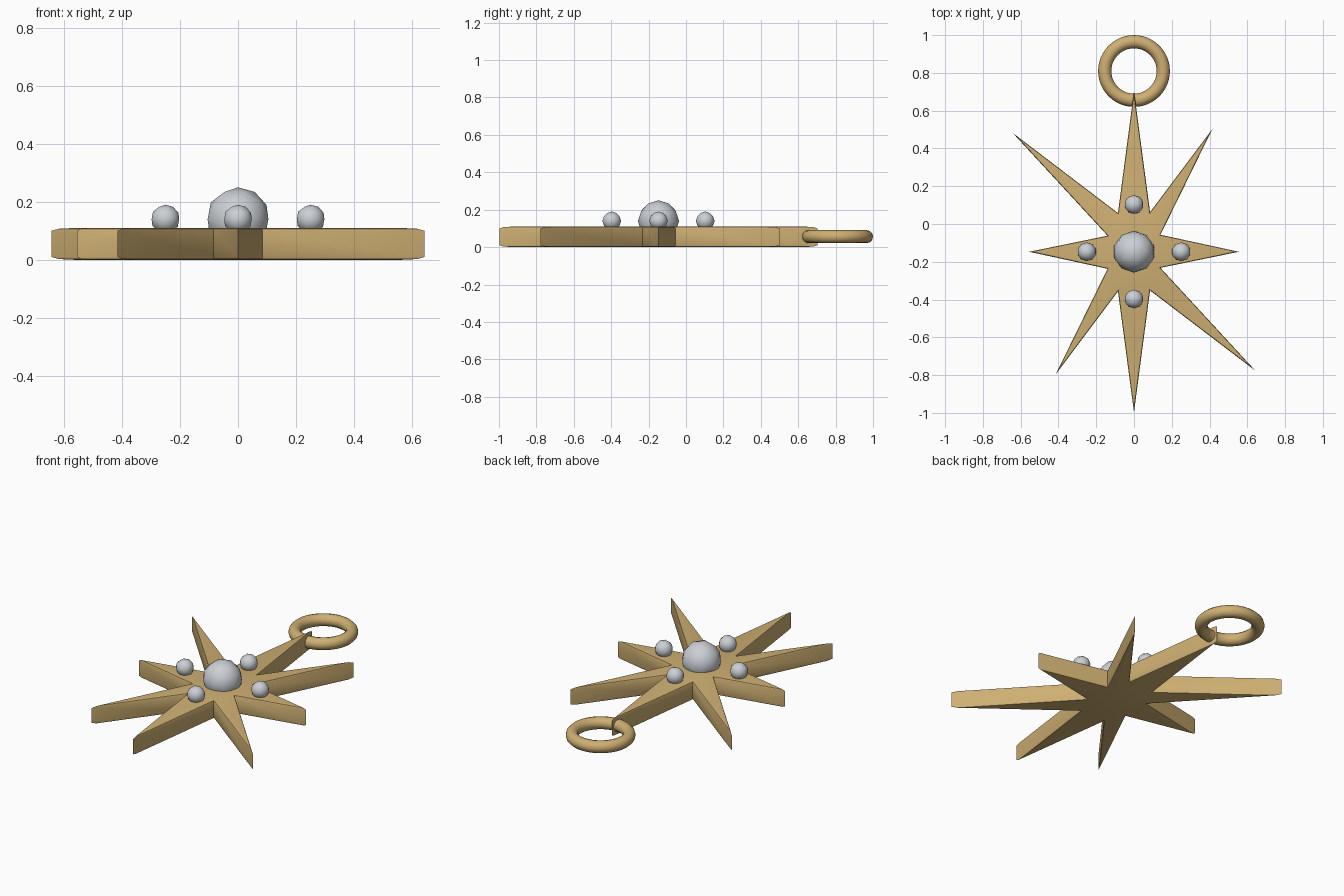
import bpy, bmesh, math

cube = bpy.data.objects.get("Cube")
if cube:
    bpy.data.objects.remove(cube, do_unlink=True)

CENTER_Y = -0.147
THICKNESS = 0.11


def material(name, color):
    mat = bpy.data.materials.new(name)
    mat.use_nodes = True
    mat.diffuse_color = color
    mat.node_tree.nodes["Principled BSDF"].inputs["Base Color"].default_value = color
    return mat


gold = material("gold", (0.62, 0.43, 0.17, 1))
silver = material("silver", (0.60, 0.63, 0.67, 1))


def finish(obj, name, mat, angle=40):
    obj.name = name
    obj.data.materials.append(mat)
    bpy.ops.object.select_all(action="DESELECT")
    obj.select_set(True)
    bpy.context.view_layer.objects.active = obj
    bpy.ops.object.shade_smooth_by_angle(angle=math.radians(angle))


# Star body: half the outline, repeated by a half turn, then extruded
half = [(0, 0.85), (0.085, 0.21), (0.415, 0.65), (0.14, 0.09),
        (0.555, 0), (0.14, -0.085), (0.643, -0.63), (0.085, -0.205)]
outline = half + [(-x, -y) for x, y in half]
bm = bmesh.new()
base = bm.faces.new([bm.verts.new((x, y, 0)) for x, y in outline])
top = bmesh.ops.extrude_face_region(bm, geom=[base], use_keep_orig=True)["geom"]
for v in top:
    if isinstance(v, bmesh.types.BMVert):
        v.co.z = THICKNESS
bmesh.ops.recalc_face_normals(bm, faces=bm.faces)

# Soften the rims of the top and bottom
rims = [e for e in bm.edges if abs(e.verts[0].co.z - e.verts[1].co.z) < 0.001]
bmesh.ops.bevel(bm, geom=rims, offset=0.01, segments=2, profile=0.5,
                affect="EDGES", clamp_overlap=True)
mesh = bpy.data.meshes.new("star_body")
bm.to_mesh(mesh)
bm.free()
star = bpy.data.objects.new("star_body", mesh)
star.location.y = CENTER_Y
bpy.context.collection.objects.link(star)
finish(star, "star_body", gold)

# Hanging ring
bpy.ops.mesh.primitive_torus_add(location=(0, 0.81, 0.056), major_radius=0.155,
                                 minor_radius=0.035, major_segments=48, minor_segments=12)
finish(bpy.context.object, "hanging_ring", gold)


# Gems: one large in the middle, four small around it
def gem(name, x, y, radius):
    bpy.ops.mesh.primitive_ico_sphere_add(subdivisions=2, radius=radius,
                                          location=(x, CENTER_Y + y, 0.14))
    finish(bpy.context.object, name, silver)


gem("center_gem", 0, 0, 0.11)
for name, x, y in (("left", 1, 0), ("right", -1, 0), ("back", 0, 1), ("front", 0, -1)):
    gem(name + "_gem", x * 0.25, y * 0.25, 0.05)
